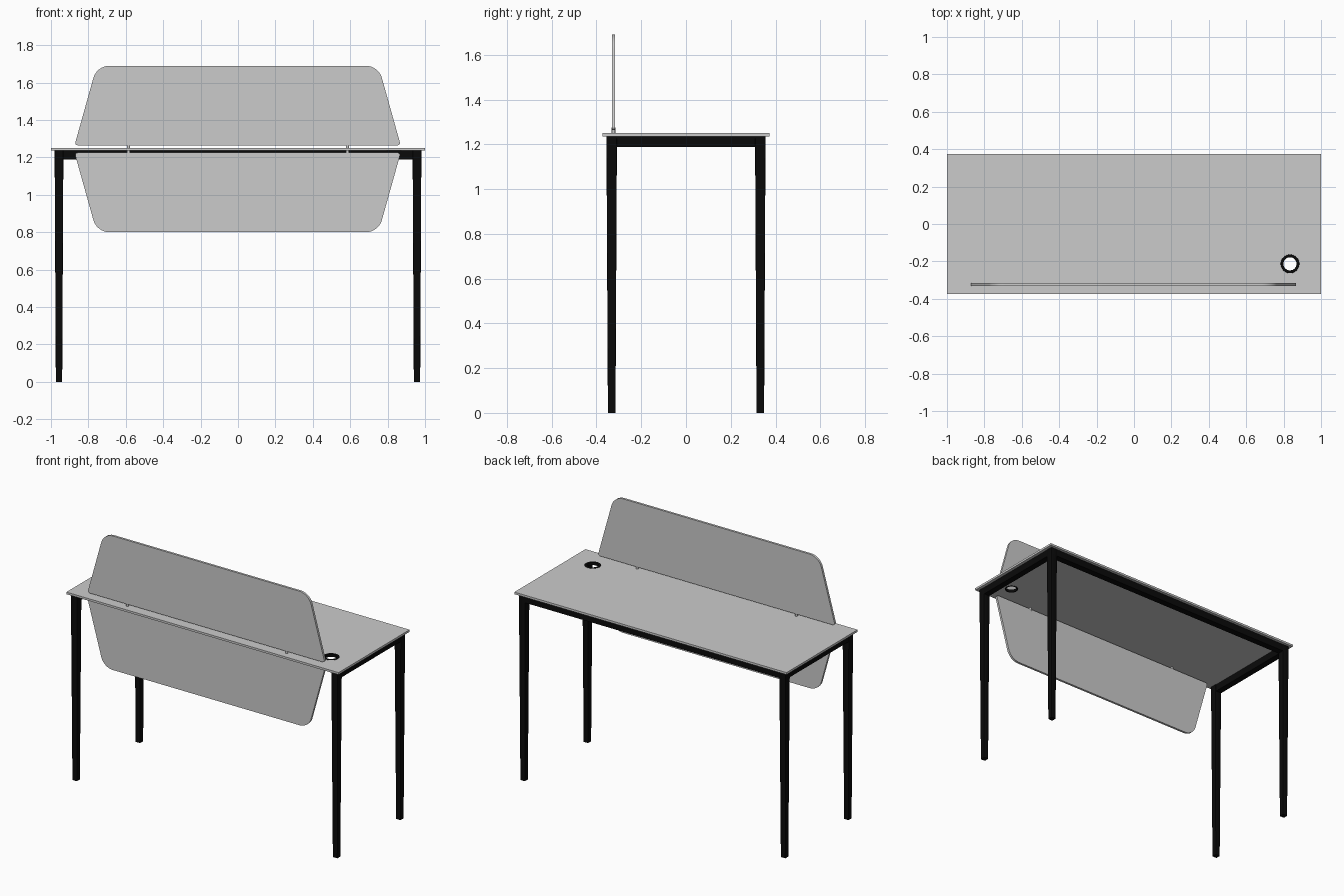
import bpy, bmesh, math
from mathutils import Vector

if "Cube" in bpy.data.objects:
    bpy.data.objects.remove(bpy.data.objects["Cube"])

TOP, UNDER = 1.25, 1.236       # worktop upper and lower faces
PANEL_Y, PANEL_T = -0.324, 0.015
MID = 1.245                    # mirror height of the two screens

black = bpy.data.materials.new("black")
black.diffuse_color = (0.003, 0.003, 0.003, 1)
black.use_nodes = True
black.node_tree.nodes["Principled BSDF"].inputs["Base Color"].default_value = black.diffuse_color


def add(name, bm, mat=None):
    bmesh.ops.recalc_face_normals(bm, faces=bm.faces[:])
    me = bpy.data.meshes.new(name)
    bm.to_mesh(me)
    bm.free()
    ob = bpy.data.objects.new(name, me)
    bpy.context.collection.objects.link(ob)
    if mat:
        me.materials.append(mat)
    return ob


def box(name, lo, hi, mat=None):
    bm = bmesh.new()
    bmesh.ops.create_cube(bm, size=1)
    for v in bm.verts:
        v.co = [(a + b) / 2 + c * (b - a) for a, b, c in zip(lo, hi, v.co)]
    return add(name, bm, mat)


def cylinder(name, r, z0, z1, x, y, n=32):
    bm = bmesh.new()
    bmesh.ops.create_cone(bm, cap_ends=True, segments=n, radius1=r, radius2=r, depth=z1 - z0)
    bmesh.ops.translate(bm, verts=bm.verts, vec=(x, y, (z0 + z1) / 2))
    return add(name, bm)


def smooth(ob):
    bpy.ops.object.select_all(action='DESELECT')
    ob.select_set(True)
    bpy.context.view_layer.objects.active = ob
    bpy.ops.object.shade_smooth_by_angle(angle=math.radians(35))


def rounded(corners, steps=10):
    """Outline with every (x, z, radius) corner replaced by an arc."""
    out = []
    for i, (x, z, r) in enumerate(corners):
        p = Vector((x, z))
        a = (Vector(corners[i - 1][:2]) - p).normalized()
        b = (Vector(corners[(i + 1) % len(corners)][:2]) - p).normalized()
        half = a.angle(b) / 2
        c = p + (a + b).normalized() * r / math.sin(half)
        s = p + a * r / math.tan(half) - c
        e = p + b * r / math.tan(half) - c
        for k in range(steps + 1):
            out.append(c + s.lerp(e, k / steps).normalized() * r)
    return out


# worktop with cable hole
GX, GY = 0.834, -0.213
worktop = box("worktop", (-1, -0.373, UNDER), (1, 0.373, TOP))
cutter = cylinder("cable_hole_cutter", 0.04, UNDER - 0.1, TOP + 0.1, GX, GY, 48)
cut = worktop.modifiers.new("hole", 'BOOLEAN')
cut.object = cutter
cut.solver = 'EXACT'
cutter.hide_render = True
cutter.hide_viewport = True

# cable grommet ring
bm = bmesh.new()
N = 48
profile = [(0.035, UNDER - 0.003), (0.041, UNDER - 0.003), (0.041, TOP - 0.001),
           (0.05, TOP - 0.001), (0.05, TOP + 0.0005), (0.049, TOP + 0.0012), (0.035, TOP + 0.0012)]
rings = [[bm.verts.new((GX + r * math.cos(t), GY + r * math.sin(t), z)) for r, z in profile]
         for t in (math.tau * k / N for k in range(N))]
for i in range(N):
    for j in range(len(profile)):
        a, b, m = rings[i - 1], rings[i], j - 1
        bm.faces.new((a[m], b[m], b[j], a[j]))
smooth(add("cable_grommet", bm, black))

# tapered legs with softened corners
for sx, side in ((-1, "left"), (1, "right")):
    for sy, end in ((-1, "front"), (1, "back")):
        bm = bmesh.new()
        bmesh.ops.create_cube(bm, size=1)
        for v in bm.verts:
            w = 0.047 if v.co.z > 0 else 0.034
            v.co = (sx * 0.957 + v.co.x * w, sy * 0.332 + v.co.y * w, UNDER if v.co.z > 0 else 0)
        upright = [e for e in bm.edges if abs(e.verts[0].co.z - e.verts[1].co.z) > 0.5]
        bmesh.ops.bevel(bm, geom=upright, offset=0.003, segments=2, affect='EDGES', profile=0.5)
        smooth(add(f"{end}_{side}_leg", bm, black))

# frame rails: both ends and the back
for sx, side in ((-1, "left"), (1, "right")):
    x0, x1 = sorted((sx * 0.937, sx * 0.979))
    box(f"{side}_rail", (x0, -0.33, 1.189), (x1, 0.33, UNDER), black)
box("back_rail", (-0.957, 0.31, 1.189), (0.957, 0.354, UNDER), black)

# upper and lower screens, mirrored about the worktop
shape = rounded([(-0.874, 1.265, 0.012), (0.870, 1.265, 0.012),
                 (0.751, 1.69, 0.09), (-0.755, 1.69, 0.09)])
count = len(shape)
for name, flip in (("upper_screen", False), ("lower_screen", True)):
    bm = bmesh.new()
    front, back = [[bm.verts.new((p.x, PANEL_Y + s * PANEL_T / 2, 2 * MID - p.y if flip else p.y))
                    for p in shape] for s in (-1, 1)]
    bm.faces.new(front)
    bm.faces.new(back[::-1])
    for i in range(count):
        bm.faces.new((front[i - 1], back[i - 1], back[i], front[i]))
    smooth(add(name, bm))

# small pins holding the screens
for x, side in ((-0.585, "left"), (0.585, "right")):
    smooth(cylinder(f"{side}_upper_pin", 0.008, TOP, 1.275, x, PANEL_Y, 16))
    smooth(cylinder(f"{side}_lower_pin", 0.008, 1.215, UNDER, x, PANEL_Y, 16))
